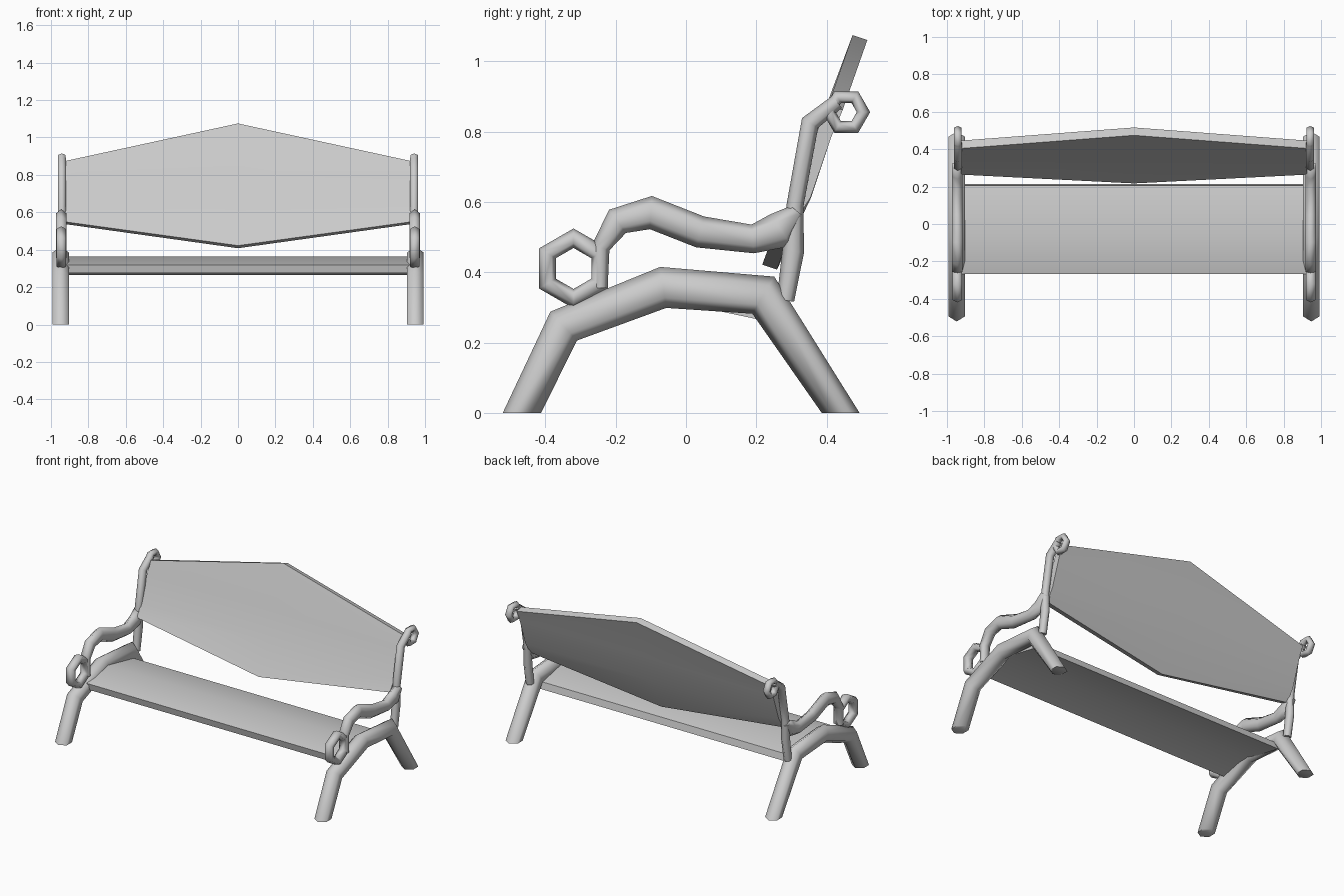
import bpy, bmesh, math
from mathutils import Vector

if "Cube" in bpy.data.objects:
    bpy.data.objects.remove(bpy.data.objects["Cube"])


def make_object(name, bm, angle, mirror=False):
    bmesh.ops.recalc_face_normals(bm, faces=bm.faces)
    mesh = bpy.data.meshes.new(name)
    bm.to_mesh(mesh)
    bm.free()
    for p in mesh.polygons:
        p.use_smooth = True
    mesh.set_sharp_from_angle(angle=math.radians(angle))
    ob = bpy.data.objects.new(name, mesh)
    bpy.context.collection.objects.link(ob)
    if mirror:
        ob.modifiers.new("mirror", 'MIRROR').use_mirror_merge = False
    return ob


def tube(name, path, x, r_in, r_x, closed=False, flat=False):
    """Mitred six-sided tube along a path of (y, z) points."""
    pts = [Vector(p) for p in path]
    n = len(pts)
    radii = r_in if isinstance(r_in, list) else [r_in] * n
    bm = bmesh.new()
    rings = []
    for i, p in enumerate(pts):
        prev = pts[i - 1] if (i or closed) else None
        nxt = pts[(i + 1) % n] if (i < n - 1 or closed) else None
        d1 = (p - prev).normalized() if prev else (nxt - p).normalized()
        d2 = (nxt - p).normalized() if nxt else d1
        t = (d1 + d2).normalized()
        m = Vector((-t.y, t.x))
        if flat and (prev is None or nxt is None):
            m = Vector((math.copysign(1, m.x), 0))
        m = m * (radii[i] / max(0.5, m.dot(Vector((-d1.y, d1.x)))))
        ring = []
        for k in range(6):
            a = k * math.pi / 3
            q = p + m * math.cos(a)
            ring.append(bm.verts.new((x + r_x * math.sin(a), q.x, q.y)))
        rings.append(ring)
    for i in range(n if closed else n - 1):
        a, b = rings[i], rings[(i + 1) % n]
        for k in range(6):
            j = (k + 1) % 6
            bm.faces.new((a[k], a[j], b[j], b[k]))
    if not closed:
        bm.faces.new(rings[0])
        bm.faces.new(rings[-1])
    return make_object(name, bm, 75, mirror=True)


def hexagon(y, z, r, start):
    return [(y + r * math.cos(math.radians(start + 60 * k)),
             z + r * math.sin(math.radians(start + 60 * k))) for k in range(6)]


def slab(name, sections):
    """Skin closed (y, z) outlines placed at the given x stations."""
    bm = bmesh.new()
    rings = [[bm.verts.new((x, y, z)) for y, z in outline] for x, outline in sections]
    n = len(rings[0])
    for a, b in zip(rings, rings[1:]):
        for k in range(n):
            j = (k + 1) % n
            bm.faces.new((a[k], a[j], b[j], b[k]))
    for r in (rings[0], rings[-1]):
        bm.faces.new(r)
    return make_object(name, bm, 40)


def thicken(line, dy, dz):
    return ([(y - dy, z + dz) for y, z in line] +
            [(y + dy, z - dz) for y, z in reversed(line)])


# Arched legs, flat on the ground
tube("leg_arch", [(-0.467, 0), (-0.348, 0.247), (-0.065, 0.357), (0.22, 0.335), (0.44, 0)],
     0.948, [0.049, 0.052, 0.0575, 0.055, 0.045], 0.05, flat=True)

# Armrest with front scroll
tube("armrest", [(-0.243, 0.355), (-0.243, 0.47), (-0.195, 0.545), (-0.1, 0.57),
                 (0.04, 0.515), (0.19, 0.495), (0.27, 0.52), (0.315, 0.575)],
     0.945, [0.02, 0.025, 0.038, 0.045, 0.045, 0.04, 0.052, 0.022], 0.033)
tube("arm_scroll", hexagon(-0.32, 0.411, 0.086, 30), 0.945, 0.024, 0.03, closed=True)

# Back post with top scroll
tube("back_post", [(0.283, 0.32), (0.305, 0.46), (0.31, 0.59), (0.353, 0.825), (0.43, 0.885)],
     0.942, [0.025, 0.031, 0.024, 0.025, 0.022], 0.025)
tube("post_scroll", hexagon(0.456, 0.856, 0.049, 0), 0.942, 0.0165, 0.023, closed=True)

# Arched seat slab
seat = thicken([(-0.262, 0.297), (-0.06, 0.343), (0.21, 0.286)], 0.005, 0.022)
slab("seat", [(-0.93, seat), (0.93, seat)])

# Backrest, tall in the middle and tapering to the posts
middle = thicken([(0.238, 0.415), (0.335, 0.62), (0.395, 0.80), (0.495, 1.068)], 0.021, 0.007)
end = thicken([(0.285, 0.543), (0.334, 0.62), (0.392, 0.79), (0.425, 0.868)], 0.021, 0.006)
slab("backrest", [(-0.925, end), (0, middle), (0.925, end)])
